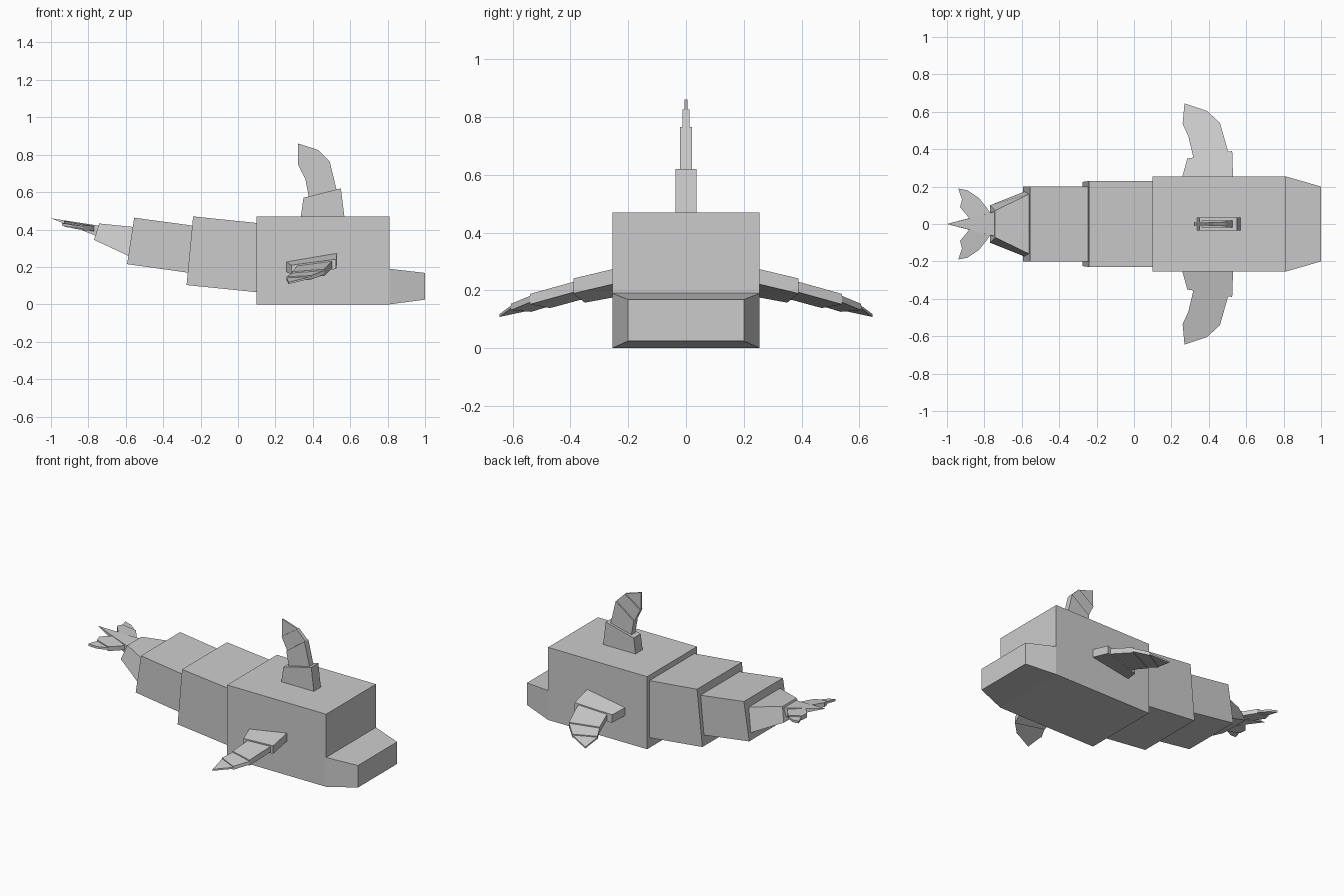
import bpy, bmesh
from mathutils import Vector


def make(name, verts, faces, mirror=False):
    mesh = bpy.data.meshes.new(name)
    mesh.from_pydata(verts, [], faces)
    bm = bmesh.new()
    bm.from_mesh(mesh)
    bmesh.ops.remove_doubles(bm, verts=bm.verts, dist=1e-5)
    bmesh.ops.recalc_face_normals(bm, faces=bm.faces)
    bm.to_mesh(mesh)
    bm.free()
    ob = bpy.data.objects.new(name, mesh)
    bpy.context.collection.objects.link(ob)
    if mirror:
        mod = ob.modifiers.new("mirror", 'MIRROR')
        mod.use_axis = (False, True, False)
        mod.use_mirror_merge = False
    return ob


def block(name, a, b):
    """Six-sided block between two ends: (top x, z, half y, bottom x, z, half y)."""
    v = []
    for xt, zt, wt, xb, zb, wb in (a, b):
        v += [(xt, -wt, zt), (xt, wt, zt), (xb, wb, zb), (xb, -wb, zb)]
    sides = [(i, (i + 1) % 4, (i + 1) % 4 + 4, i + 4) for i in range(4)]
    make(name, v, [(0, 1, 2, 3), (4, 5, 6, 7)] + sides)


def fin(name, pieces, place, mirror=False):
    """Stepped slabs; place(u, v, t) maps outline point and thickness to space."""
    v, f = [], []
    for half, pts in pieces:
        s, n = len(v), len(pts)
        v += [place(x, y, t) for t in (-half, half) for x, y in pts]
        f += [tuple(range(s, s + n)), tuple(range(s + n, s + 2 * n))]
        f += [(s + i, s + (i + 1) % n, s + n + (i + 1) % n, s + n + i) for i in range(n)]
    make(name, v, f, mirror)


# Body and tail segments
block("chest", (0.81, 0.47, 0.255, 0.81, 0.0, 0.255), (0.1, 0.47, 0.255, 0.1, 0.0, 0.255))
block("snout", (0.81, 0.19, 0.255, 0.81, 0.0, 0.255), (1.0, 0.168, 0.2, 1.0, 0.025, 0.2))
block("belly", (0.12, 0.433, 0.23, 0.12, 0.063, 0.23), (-0.24, 0.47, 0.23, -0.275, 0.103, 0.225))
block("rear_body", (-0.22, 0.418, 0.2, -0.25, 0.167, 0.2), (-0.555, 0.463, 0.2, -0.593, 0.215, 0.2))
block("tail_stem", (-0.55, 0.413, 0.165, -0.57, 0.252, 0.18), (-0.742, 0.432, 0.072, -0.77, 0.345, 0.1))
block("tail_spike", (-0.74, 0.42, 0.067, -0.755, 0.365, 0.065), (-1.0, 0.46, 0.0, -1.0, 0.46, 0.0))

# Tail flukes
fin("tail_flukes",
    [(0.014, [(-0.75, 0.03), (-0.79, 0.09), (-0.83, 0.14), (-0.92, 0.13), (-0.93, 0.09), (-0.88, 0.03)]),
     (0.007, [(-0.83, 0.14), (-0.89, 0.18), (-0.94, 0.19), (-0.92, 0.13)])],
    lambda x, y, t: Vector((x, y, 0.41 - 0.18 * (x + 0.78) - 0.06 * y + t)), True)

# Dorsal fin
fin("dorsal_fin",
    [(0.036, [(0.335, 0.46), (0.57, 0.46), (0.55, 0.62), (0.35, 0.57)]),
     (0.02, [(0.38, 0.565), (0.53, 0.6), (0.49, 0.765), (0.36, 0.67)]),
     (0.012, [(0.36, 0.67), (0.49, 0.765), (0.43, 0.825), (0.32, 0.75)]),
     (0.005, [(0.32, 0.75), (0.43, 0.825), (0.32, 0.86)])],
    lambda x, z, t: Vector((x, t, z)))

# Side flippers
fin("side_flippers",
    [(0.026, [(0.255, 0.24), (0.53, 0.24), (0.525, 0.39), (0.285, 0.35)]),
     (0.018, [(0.32, 0.345), (0.505, 0.38), (0.46, 0.54), (0.29, 0.47)]),
     (0.011, [(0.29, 0.47), (0.46, 0.54), (0.39, 0.605), (0.26, 0.535)]),
     (0.005, [(0.26, 0.535), (0.39, 0.605), (0.27, 0.645)])],
    lambda x, y, t: Vector((x, y, 0.247 + 0.17 * (x - 0.53) - 0.23 * (y - 0.255) + t)), True)
